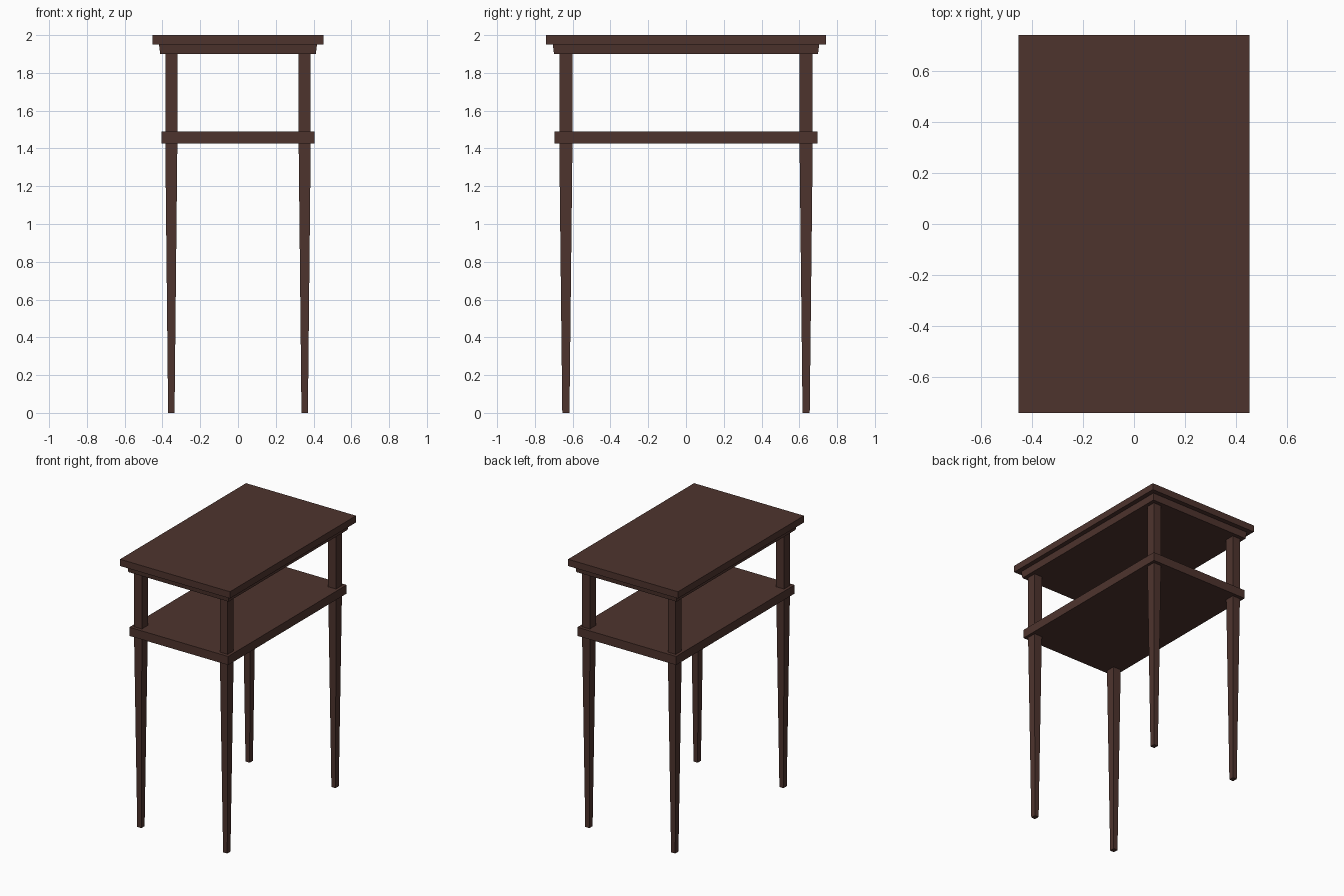
import bpy, bmesh

if "Cube" in bpy.data.objects:
    bpy.data.objects.remove(bpy.data.objects["Cube"])

wood = bpy.data.materials.new("dark brown wood")
wood.diffuse_color = (0.076, 0.034, 0.027, 1)
wood.use_nodes = True
wood.node_tree.nodes["Principled BSDF"].inputs["Base Color"].default_value = wood.diffuse_color


def loft(name, sections):
    """Solid through rectangular sections (cx, cy, half_x, half_y, z), bottom to top."""
    bm = bmesh.new()
    rings = []
    for cx, cy, hx, hy, z in sections:
        rings.append([bm.verts.new((cx + sx * hx, cy + sy * hy, z))
                      for sx, sy in ((-1, -1), (1, -1), (1, 1), (-1, 1))])
    bm.faces.new(rings[0][::-1])
    bm.faces.new(rings[-1])
    for a, b in zip(rings, rings[1:]):
        for i in range(4):
            j = (i + 1) % 4
            bm.faces.new((a[i], a[j], b[j], b[i]))
    mesh = bpy.data.meshes.new(name)
    bm.to_mesh(mesh)
    bm.free()
    mesh.materials.append(wood)
    obj = bpy.data.objects.new(name, mesh)
    bpy.context.collection.objects.link(obj)
    return obj


# Top board, slightly tapered moulding under it, and lower shelf
loft("table_top", [(0, 0, 0.452, 0.74, 1.95), (0, 0, 0.452, 0.74, 2.0)])
loft("top_moulding", [(0, 0, 0.412, 0.699, 1.90), (0, 0, 0.418, 0.705, 1.95)])
loft("shelf", [(0, 0, 0.406, 0.696, 1.426), (0, 0, 0.406, 0.696, 1.49)])

# Four legs: straight above the shelf, tapering below it
for side, sx in (("left", -1), ("right", 1)):
    for end, sy in (("front", -1), ("back", 1)):
        x, y = sx * 0.353, sy * 0.636
        loft(f"{end}_{side}_leg", [(x, y, 0.017, 0.019, 0.0),
                                   (x, y, 0.032, 0.035, 1.43),
                                   (x, y, 0.032, 0.035, 1.90)])
